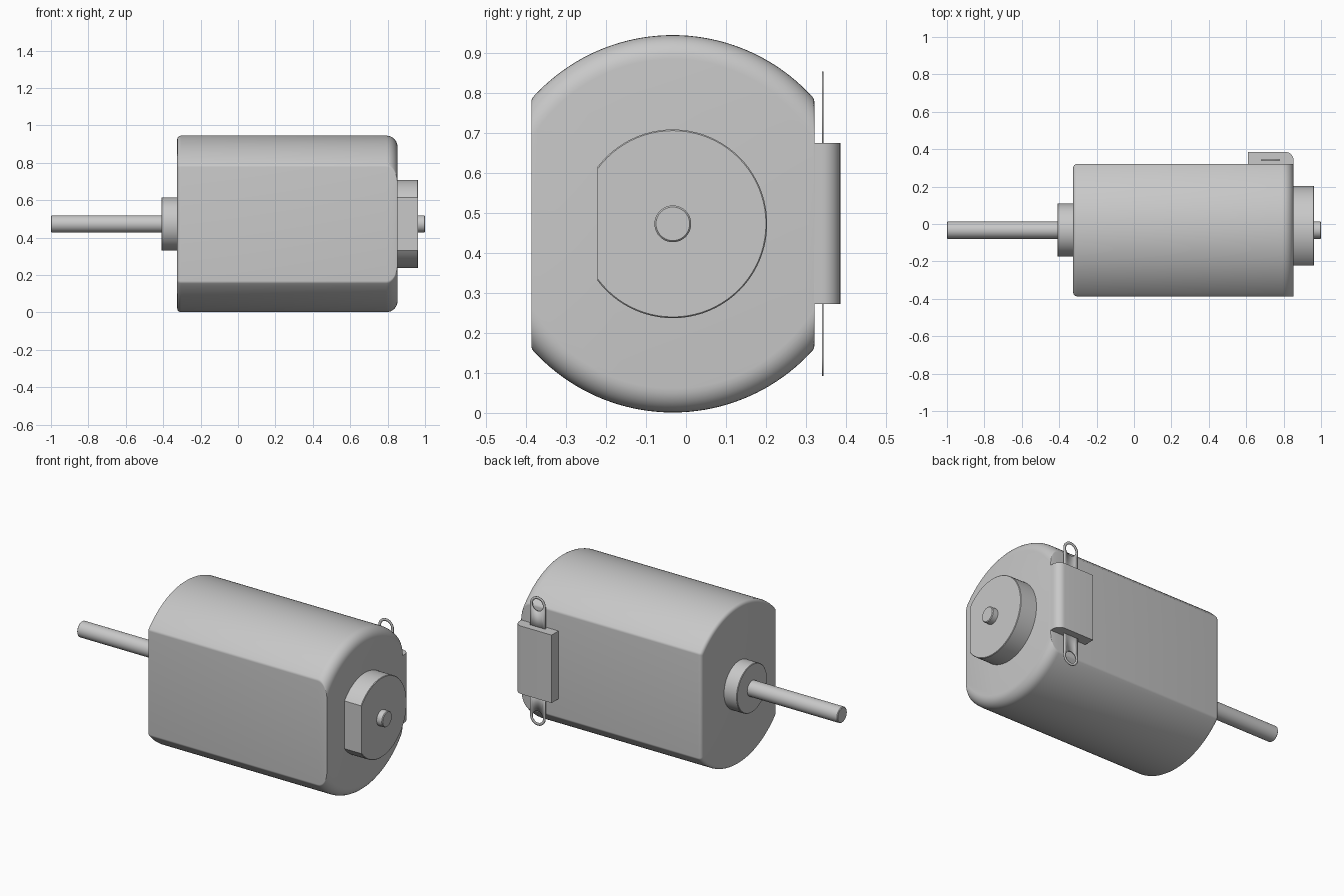
import bpy, bmesh
from math import sin, cos, pi, asin, acos, radians

if "Cube" in bpy.data.objects:
    bpy.data.objects.remove(bpy.data.objects["Cube"], do_unlink=True)

AXIS_Y, AXIS_Z = -0.033, 0.473   # motor axis
R, FLAT = 0.472, 0.354           # can radius and half width across flats
X0, X1 = -0.325, 0.853           # can ends

grey = bpy.data.materials.new("motor grey")
grey.use_nodes = True
grey.diffuse_color = (0.58, 0.58, 0.58, 1)
grey.node_tree.nodes["Principled BSDF"].inputs["Base Color"].default_value = grey.diffuse_color


def finish(name, bm):
    bmesh.ops.recalc_face_normals(bm, faces=bm.faces)
    mesh = bpy.data.meshes.new(name)
    bm.to_mesh(mesh)
    bm.free()
    mesh.materials.append(grey)
    obj = bpy.data.objects.new(name, mesh)
    bpy.context.collection.objects.link(obj)
    bpy.ops.object.select_all(action="DESELECT")
    obj.select_set(True)
    bpy.context.view_layer.objects.active = obj
    bpy.ops.object.shade_smooth_by_angle(angle=radians(30))
    return obj


def loft(name, sections):
    """Skin a list of (x, [(y, z), ...]) sections and cap both ends."""
    bm = bmesh.new()
    rings = [[bm.verts.new((x, AXIS_Y + y, AXIS_Z + z)) for y, z in pts] for x, pts in sections]
    for a, b in zip(rings, rings[1:]):
        for i in range(len(a)):
            j = (i + 1) % len(a)
            bm.faces.new((a[i], a[j], b[j], b[i]))
    bm.faces.new(rings[0])
    bm.faces.new(rings[-1])
    return finish(name, bm)


def arc(r, start, end, n, cy=0, cz=0):
    return [(cy + r * cos(start + (end - start) * i / n),
             cz + r * sin(start + (end - start) * i / n)) for i in range(n + 1)]


def can_section(r, c, f=0.02):
    """Circle with two flats and softly rounded corners."""
    a = asin((c - f) / (r - f))
    cy, cz = c - f, (r - f) * cos(a)
    half = (arc(f, 0, pi / 2 - a, 4, cy, cz)
            + arc(r, pi / 2 - a, pi / 2 + a, 40)[1:-1]
            + arc(f, pi / 2 + a, pi, 4, -cy, cz))
    return half + [(-y, -z) for y, z in half]


def circle(r):
    return arc(r, 0, 2 * pi, 48)[:-1]


def rod(name, r, x0, x1, bevel):
    loft(name, [(x0, circle(r - bevel)), (x0 + bevel, circle(r)),
                (x1 - bevel, circle(r)), (x1, circle(r - bevel))])


# Can: small rounding on the shaft end, large rounding of the arcs on the other
sections = []
edge, dome = 0.02, 0.06
for i in range(5):
    t = pi / 2 * i / 4
    d = edge * (1 - sin(t))
    sections.append((X0 + edge * (1 - cos(t)), can_section(R - d, FLAT - d)))
for i in range(9):
    t = pi / 2 * i / 8
    sections.append((X1 - dome * (1 - sin(t)), can_section(R - dome * (1 - cos(t)), FLAT)))
loft("motor_can", sections)

# Shaft and front bearing
rod("shaft", 0.046, -1.0, 1.0, 0.004)
rod("front_bearing", 0.142, -0.41, X0 + 0.01, 0.003)


# Rear bearing housing with one flat
def housing(r, c=0.189):
    a = pi - acos(c / r)
    return arc(r, -a, a, 64)


loft("rear_bearing", [(X1 - 0.01, housing(0.236)), (0.96, housing(0.236)), (0.963, housing(0.233))])

# Terminal block with a rounded outer corner
bm = bmesh.new()
outline = ([(0.61, 0.3), (X1, 0.3)]
           + arc(0.045, 0, pi / 2, 8, X1 - 0.045, 0.341) + [(0.61, 0.386)])
base = bm.faces.new([bm.verts.new((x, y, 0.273)) for x, y in outline])
top = bmesh.ops.extrude_face_region(bm, geom=[base])["geom"]
bmesh.ops.translate(bm, vec=(0, 0, 0.402), verts=[v for v in top if isinstance(v, bmesh.types.BMVert)])
finish("terminal_block", bm)

# Thin solder tabs with an eyelet at the tip
W, HOLE, TIP, N = 0.05, 0.035, 0.331, 40
for name, side in (("upper_terminal", 1), ("lower_terminal", -1)):
    bm = bmesh.new()
    outer, inner = [], []
    for i in range(N):
        t = 2 * pi * i / N
        x, z = W * cos(t), W * sin(t)
        if z < -1e-6:
            k = max(abs(cos(t)), abs(sin(t)))
            x, z = x / k, z / k
            if z < -W + 1e-6:
                z = -0.16
        for ring, px, pz in ((outer, x, z), (inner, HOLE * cos(t), HOLE * sin(t))):
            ring.append(bm.verts.new((0.73 + px, 0.342, AXIS_Z + side * (TIP + pz))))
    for i in range(N):
        j = (i + 1) % N
        bm.faces.new((outer[i], outer[j], inner[j], inner[i]))
    tab = finish(name, bm)
    solid = tab.modifiers.new("thickness", "SOLIDIFY")
    solid.thickness = 0.004
    solid.offset = 0
